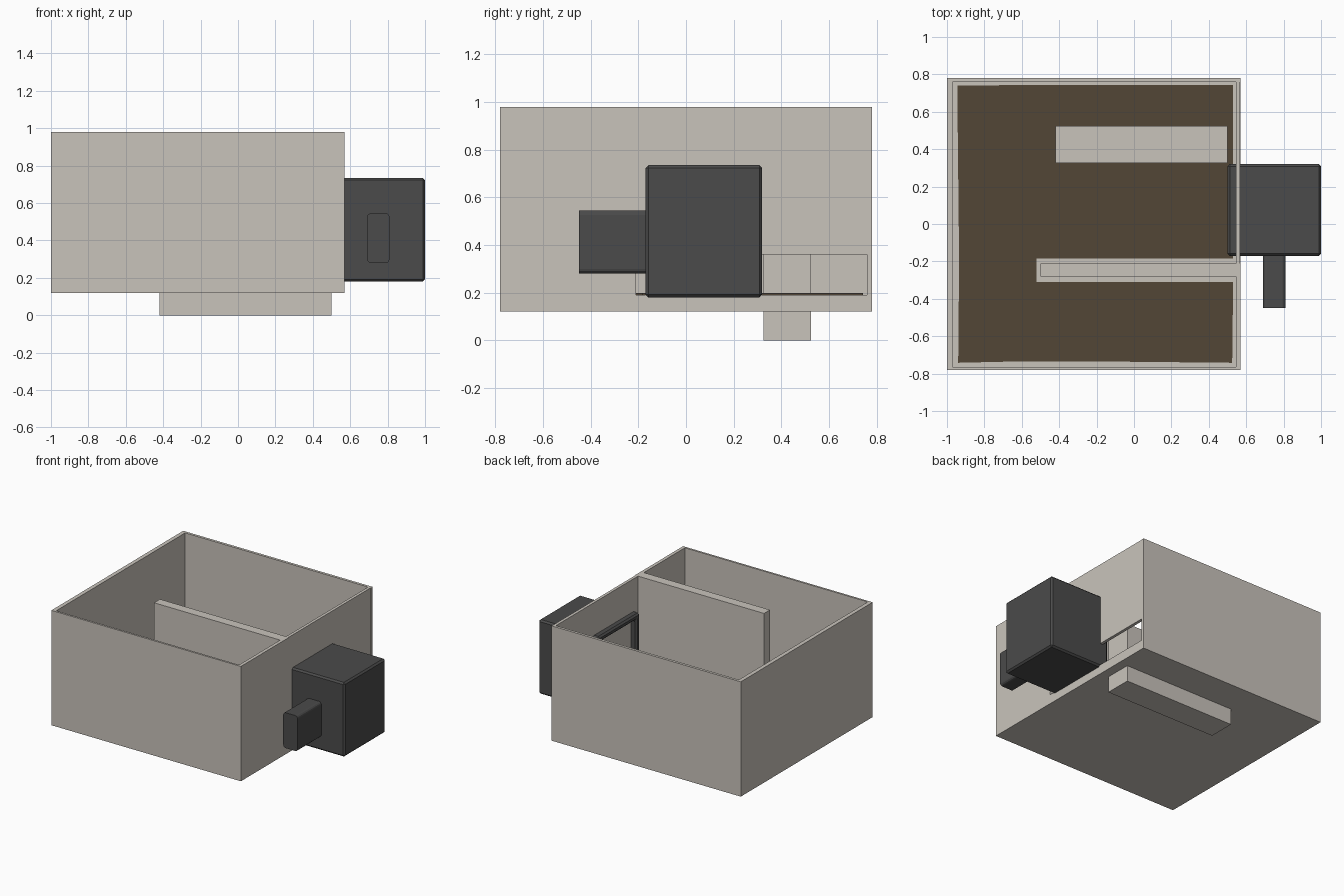
import bpy, bmesh

if "Cube" in bpy.data.objects:
    bpy.data.objects.remove(bpy.data.objects["Cube"])

def material(name, rgb):
    m = bpy.data.materials.new(name)
    m.diffuse_color = (*rgb, 1)
    m.use_nodes = True
    m.node_tree.nodes["Principled BSDF"].inputs["Base Color"].default_value = m.diffuse_color
    return m

BEIGE = material("warm_beige", (0.584, 0.55, 0.50))
DARK = material("dark_grey", (0.07, 0.07, 0.07))
BROWN = material("litter_brown", (0.084, 0.061, 0.037))

def finish(name, bm, mat):
    bmesh.ops.recalc_face_normals(bm, faces=bm.faces[:])
    me = bpy.data.meshes.new(name)
    bm.to_mesh(me)
    bm.free()
    me.materials.append(mat)
    ob = bpy.data.objects.new(name, me)
    bpy.context.collection.objects.link(ob)
    return ob

def extrude_plan(name, pts, z0, z1, mat):
    bm = bmesh.new()
    f = bm.faces.new([bm.verts.new((x, y, z0)) for x, y in pts])
    r = bmesh.ops.extrude_face_region(bm, geom=[f])
    top = [v for v in r["geom"] if isinstance(v, bmesh.types.BMVert)]
    bmesh.ops.translate(bm, vec=(0, 0, z1 - z0), verts=top)
    return finish(name, bm, mat)

def box(name, x, y, z, mat):
    return extrude_plan(name, [(x[0], y[0]), (x[1], y[0]), (x[1], y[1]), (x[0], y[1])],
                        z[0], z[1], mat)

# Tray: base slab, walls with the inner partition, and the recessed side panel
box("base", (-1, 0.57), (-0.78, 0.78), (0.12, 0.19), BEIGE)
extrude_plan("walls_and_partition", [
    (0.57, 0.76), (0.57, 0.78), (-1, 0.78), (-1, -0.78), (0.57, -0.78), (0.57, -0.21),
    (-0.5, -0.21), (-0.5, -0.28), (0.545, -0.28), (0.545, -0.765),
    (-0.97, -0.765), (-0.97, 0.76)], 0.19, 0.98, BEIGE)
box("side_panel", (0.545, 0.567), (-0.21, 0.76), (0.36, 0.98), BEIGE)

# Block that passes through the floor
box("floor_block", (-0.42, 0.50), (0.325, 0.525), (0, 0.45), BEIGE)

# Litter on the floor, with slightly uneven edges
extrude_plan("litter", [
    (-0.94, -0.742), (-0.68, -0.736), (-0.07, -0.736), (0.525, -0.742), (0.53, -0.31),
    (-0.52, -0.31), (-0.52, -0.185), (0.53, -0.185), (0.53, 0.742), (0, 0.742),
    (-0.7, 0.742), (-0.945, 0.74), (-0.935, -0.2)], 0.187, 0.198, BROWN)

# Dark housing with a recessed opening on its inner side
housing = box("housing", (0.50, 1.0), (-0.17, 0.32), (0.18, 0.735), DARK)
bm = bmesh.new()
bm.from_mesh(housing.data)
inner = min(bm.faces, key=lambda f: f.calc_center_median().x)
bmesh.ops.inset_region(bm, faces=[inner], thickness=0.06)
r = bmesh.ops.extrude_face_region(bm, geom=[inner])
bmesh.ops.translate(bm, vec=(0.2, 0, 0),
                    verts=[v for v in r["geom"] if isinstance(v, bmesh.types.BMVert)])
if inner.is_valid:
    bmesh.ops.delete(bm, geom=[inner], context='FACES_ONLY')
bmesh.ops.recalc_face_normals(bm, faces=bm.faces[:])
bm.to_mesh(housing.data)
bm.free()
bev = housing.modifiers.new("chamfer", 'BEVEL')
bev.width = 0.012
bev.segments = 1

# Side duct with rounded long edges
duct = box("side_duct", (0.69, 0.81), (-0.45, -0.165), (0.28, 0.545), DARK)
bm = bmesh.new()
bm.from_mesh(duct.data)
long_edges = [e for e in bm.edges if abs(e.verts[0].co.y - e.verts[1].co.y) > 0.1]
bmesh.ops.bevel(bm, geom=long_edges, offset=0.02, segments=3, profile=0.5, affect='EDGES')
bm.to_mesh(duct.data)
bm.free()
